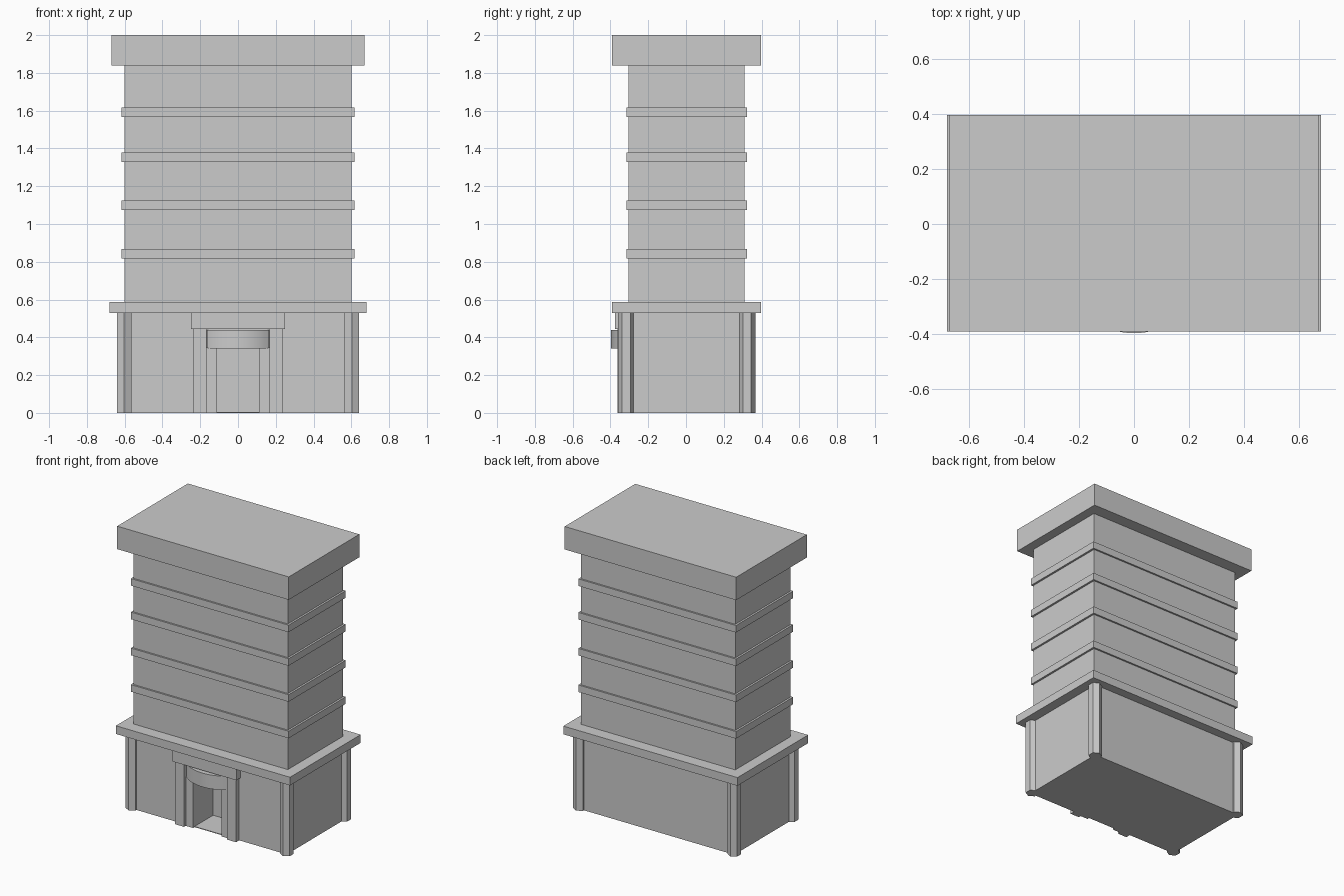
import bpy, bmesh, math

if "Cube" in bpy.data.objects:
    bpy.data.objects.remove(bpy.data.objects["Cube"], do_unlink=True)

stone = bpy.data.materials.new("light grey stone")
stone.use_nodes = True
GREY = (0.6, 0.6, 0.6, 1)
stone.diffuse_color = GREY
stone.node_tree.nodes["Principled BSDF"].inputs["Base Color"].default_value = GREY

CY = 0.003  # depth centre of the building mass


def prism(name, outline, z0, z1):
    """Extrude a counter-clockwise plan outline from z0 up to z1."""
    bm = bmesh.new()
    low = [bm.verts.new((x, y, z0)) for x, y in outline]
    high = [bm.verts.new((x, y, z1)) for x, y in outline]
    bm.faces.new(low[::-1])
    bm.faces.new(high)
    n = len(outline)
    for i in range(n):
        j = (i + 1) % n
        bm.faces.new((low[i], low[j], high[j], high[i]))
    mesh = bpy.data.meshes.new(name)
    bm.to_mesh(mesh)
    bm.free()
    mesh.materials.append(stone)
    obj = bpy.data.objects.new(name, mesh)
    bpy.context.collection.objects.link(obj)
    return obj


def box(name, x0, x1, y0, y1, z0, z1):
    return prism(name, [(x0, y0), (x1, y0), (x1, y1), (x0, y1)], z0, z1)


def block(name, half_x, half_y, z0, z1):
    return box(name, -half_x, half_x, CY - half_y, CY + half_y, z0, z1)


# Podium with the doorway recess in its plan, closed by a floor and a head
FRONT, BACK, DOOR = CY - 0.33, CY + 0.33, 0.11
W = 0.61
prism("podium_walls", [(-W, FRONT), (-DOOR, FRONT), (-DOOR, -0.12), (DOOR, -0.12),
                       (DOOR, FRONT), (W, FRONT), (W, BACK), (-W, BACK)], 0, 0.54)
box("doorway_floor", -DOOR, DOOR, FRONT, -0.12, 0, 0.005)
box("doorway_head", -DOOR, DOOR, FRONT, -0.12, 0.34, 0.54)

# Hexagonal corner columns
R = 0.044
for sx, side in ((-1, "right"), (1, "left")):
    for sy, end in ((-1, "front"), (1, "back")):
        hexagon = [(sx * 0.603 + R * math.cos(math.radians(30 + 60 * k)),
                    CY + sy * 0.32 + R * math.sin(math.radians(30 + 60 * k)))
                   for k in range(6)]
        prism(f"{end}_{side}_corner_column", hexagon, 0, 0.54)

# Entrance: piers, door jambs, lintel and curved canopy
for s, side in ((-1, "right"), (1, "left")):
    a, b = sorted((s * 0.168, s * 0.238))
    box(f"{side}_entrance_pier", a, b, -0.362, FRONT + 0.02, 0, 0.45)
    a, b = sorted((s * DOOR, s * 0.168))
    box(f"{side}_door_jamb", a, b, -0.343, FRONT + 0.02, 0, 0.345)
box("entrance_lintel", -0.25, 0.25, -0.375, FRONT + 0.02, 0.445, 0.54)

ARC_R, HALF = 0.264, 0.163
sweep = math.asin(HALF / ARC_R)
STEPS = 16
angles = [-sweep + 2 * sweep * k / STEPS for k in range(STEPS + 1)]
arc = [(ARC_R * math.sin(t), -0.397 + ARC_R * (1 - math.cos(t))) for t in angles]
canopy = prism("entrance_canopy", arc + [(HALF, FRONT + 0.02), (-HALF, FRONT + 0.02)], 0.34, 0.438)
bpy.context.view_layer.objects.active = canopy
canopy.select_set(True)
bpy.ops.object.shade_smooth_by_angle(angle=math.radians(30))
canopy.select_set(False)

# Podium cornice, tower, floor bands and roof slab
block("podium_cornice", 0.68, 0.394, 0.53, 0.588)
block("tower", 0.602, 0.307, 0.58, 1.85)
for i, z in enumerate((0.842, 1.1, 1.354, 1.591)):
    block(f"floor_band_{i + 1}", 0.616, 0.319, z - 0.025, z + 0.025)
block("roof_slab", 0.67, 0.394, 1.838, 2.0)
